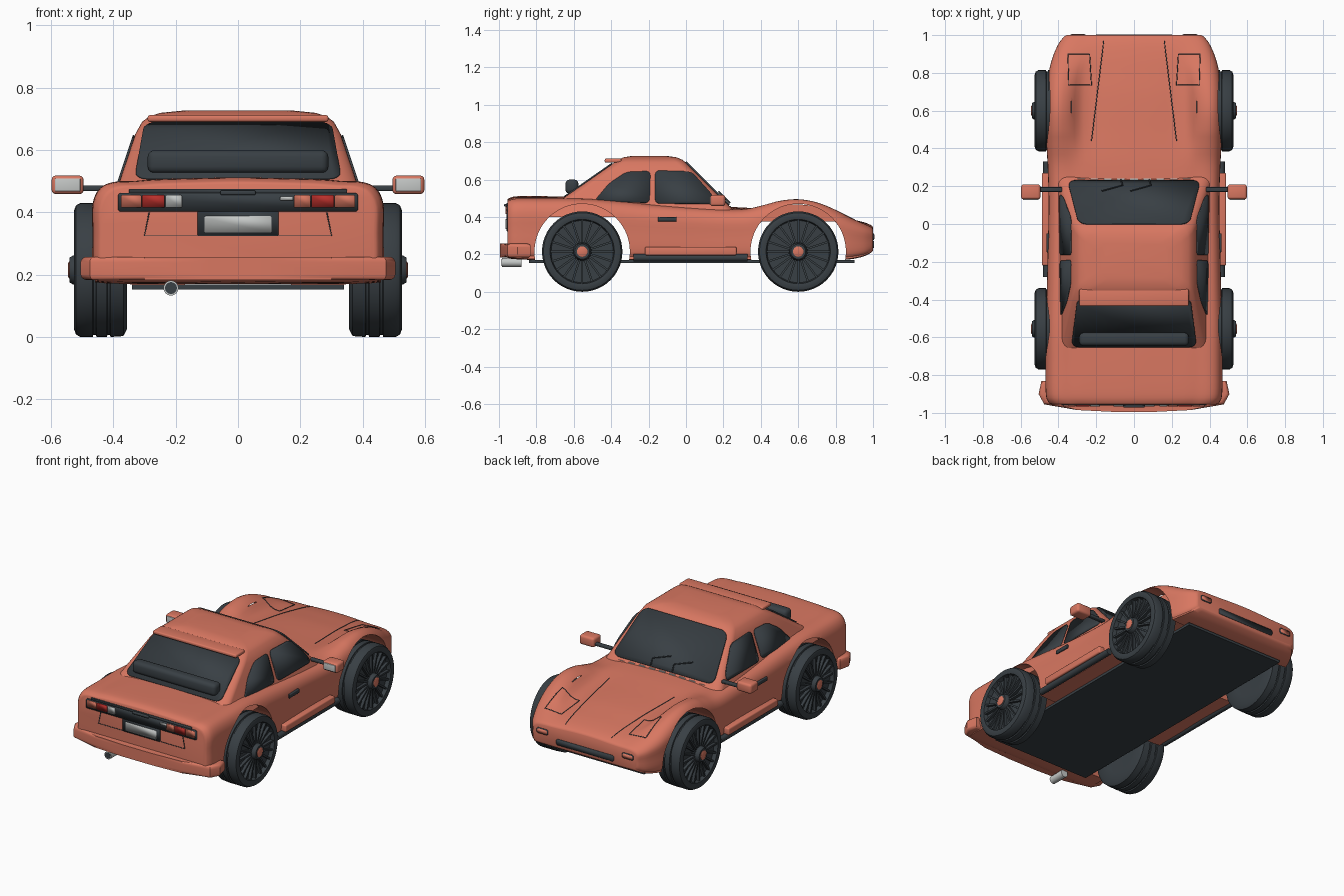
import bpy, bmesh, math
from mathutils import Vector, Matrix
from mathutils.bvhtree import BVHTree

if "Cube" in bpy.data.objects:
    bpy.data.objects.remove(bpy.data.objects["Cube"])
made = []


def material(name, r, g, b):
    m = bpy.data.materials.new(name)
    m.use_nodes = True
    m.diffuse_color = (r, g, b, 1)
    m.node_tree.nodes["Principled BSDF"].inputs["Base Color"].default_value = (r, g, b, 1)
    return m


paint = material("coral_paint", .69, .185, .12)
dark = material("charcoal", .04, .05, .058)
silver = material("light_grey", .56, .58, .57)
red = material("lamp_red", .5, .03, .025)


def finish(name, bm, mat, mirror=False, keep=True):
    bmesh.ops.recalc_face_normals(bm, faces=bm.faces)
    me = bpy.data.meshes.new(name)
    bm.to_mesh(me)
    bm.free()
    me.materials.append(mat)
    ob = bpy.data.objects.new(name, me)
    bpy.context.collection.objects.link(ob)
    if mirror:
        ob.modifiers.new("Mirror", 'MIRROR')
    if keep:
        made.append(ob)
    return ob


def loft(rings):
    bm = bmesh.new()
    rows = [[bm.verts.new(p) for p in ring] for ring in rings]
    n = len(rows[0])
    for a, b in zip(rows, rows[1:]):
        for i in range(n):
            bm.faces.new((a[i], a[(i + 1) % n], b[(i + 1) % n], b[i]))
    bm.faces.new(rows[0])
    bm.faces.new(rows[-1])
    return bm


def box(name, x, y, z, mat, bevel=0.0, mirror=False):
    bm = loft([[(x[0], y[0], k), (x[1], y[0], k), (x[1], y[1], k), (x[0], y[1], k)] for k in z])
    if bevel:
        bmesh.ops.bevel(bm, geom=bm.edges[:], offset=bevel, segments=3, profile=.5, affect='EDGES')
    return finish(name, bm, mat, mirror)


def rod(name, x, z, y, r, mat, mirror=False):
    ring = [math.tau * i / 24 for i in range(24)]
    return finish(name, loft([[(x + r * math.cos(t), k, z + r * math.sin(t)) for t in ring] for k in y]), mat, mirror)


def plate(name, pts, mat, corner=.03, thick=.008, mirror=False):
    # flat panel with rounded corners
    bm = bmesh.new()
    bm.faces.new([bm.verts.new(p) for p in pts])
    if corner:
        bmesh.ops.bevel(bm, geom=bm.verts[:], offset=corner, segments=5, profile=.5, affect='VERTICES')
    ob = finish(name, bm, mat, mirror)
    s = ob.modifiers.new("Solidify", 'SOLIDIFY')
    s.thickness, s.offset = thick, 0
    return ob


def rear_plate(name, x, z, mat, y, corner=.006):
    return plate(name, [(x[0], y, z[0]), (x[1], y, z[0]), (x[1], y, z[1]), (x[0], y, z[1])], mat, corner)


def tube(name, pts, r, mat):
    cu = bpy.data.curves.new(name, 'CURVE')
    cu.dimensions, cu.bevel_depth, cu.bevel_resolution = '3D', r, 1
    sp = cu.splines.new('POLY')
    sp.points.add(len(pts) - 1)
    for p, q in zip(sp.points, pts):
        p.co = (*q, 1)
    cu.materials.append(mat)
    bpy.context.collection.objects.link(bpy.data.objects.new(name, cu))


def smooth(pts, n, closed=False):
    # Catmull-Rom interpolation
    pts = [Vector(p) for p in pts]
    m, out = len(pts), []
    get = (lambda i: pts[i % m]) if closed else (lambda i: pts[max(0, min(m - 1, i))])
    for i in range(m if closed else m - 1):
        a, b, c, d = (get(i + k) for k in (-1, 0, 1, 2))
        for k in range(n):
            t = k / n
            out.append(.5 * (2 * b + (c - a) * t + (2 * a - 5 * b + 4 * c - d) * t ** 2 + (3 * b - a - 3 * c + d) * t ** 3))
    return out if closed else out + [pts[-1]]


# main body: y, half width, centre height, fender height, underside
stations = [(-.955, .435, .485, .478, .185), (-.945, .45, .495, .487, .18), (-.9, .465, .505, .497, .175),
            (-.75, .467, .505, .497, .17), (-.55, .467, .5, .496, .17), (-.35, .46, .485, .482, .17),
            (-.15, .455, .465, .463, .17), (.1, .45, .452, .446, .17), (.3, .455, .445, .44, .17),
            (.42, .462, .435, .465, .17), (.5, .465, .428, .486, .17), (.6, .466, .42, .495, .17),
            (.7, .462, .41, .478, .17), (.8, .45, .395, .438, .17), (.88, .43, .382, .395, .175),
            (.95, .4, .366, .364, .19), (.99, .37, .35, .346, .21), (1, .355, .338, .334, .222)]


def section(y, w, zc, zs, b):
    h = zs - b
    half = [(w - .05, b), (w - .012, b + .06 * h), (w, b + .2 * h), (w, b + .5 * h), (w, b + .78 * h),
            (w - .025, b + .94 * h), (w - .07, zs), (w - .13, .7 * zs + .3 * zc), (w - .2, zc), (w * .25, zc + .004)]
    ring = [(0, b)] + half + [(0, zc + .006)] + [(-x, z) for x, z in reversed(half)]
    return [(p.x, y, p.y) for p in smooth(ring, 3, True)]


bm = loft([section(*s) for s in smooth(stations, 4)])
surface = BVHTree.FromBMesh(bm)
body = finish("body", bm, paint)


def drop(x, y, lift=0.0):
    hit = surface.ray_cast(Vector((x, y, 2)), Vector((0, 0, -1)))[0]
    return (x, y, hit.z + lift)


# wheel arches
AXLES = {"rear": (-.555, .43), "front": (.6, .375)}
WZ, WR = .215, .215
cutters = []
for yc, cap in AXLES.values():
    for x0, x1, top in ((.33, .6, 1), (-.6, -.33, 1), (-.335, .335, cap)):
        arc = [math.tau * i / 64 for i in range(64)]
        pts = [(yc + .255 * math.cos(t), min(top, WZ + .255 * math.sin(t))) for t in arc]
        cut = finish("arch_cutter", loft([[(x, y, z) for y, z in pts] for x in (x0, x1)]), paint, keep=False)
        cut.hide_render = True
        mod = body.modifiers.new("Arch", 'BOOLEAN')
        mod.object, mod.operation, mod.solver = cut, 'DIFFERENCE', 'EXACT'
        cutters.append(cut)
shaped = bpy.data.meshes.new_from_object(body.evaluated_get(bpy.context.evaluated_depsgraph_get()))
body.modifiers.clear()
body.data = shaped
for cut in cutters:
    bpy.data.objects.remove(cut)

# cabin: height, front, back, half width
levels = [(.4, .29, -.8, .413), (.47, .22, -.7, .39), (.58, .11, -.543, .353), (.65, .04, -.443, .33),
          (.69, 0, -.385, .308), (.706, -.02, -.362, .287), (.719, -.05, -.335, .25), (.726, -.1, -.29, .18)]


def rounded(z, yf, yr, w, r=.05):
    ring = []
    for k, (sx, y) in enumerate(((1, yf - r), (-1, yf - r), (-1, yr + r), (1, yr + r))):
        for i in range(7):
            t = (k + i / 6) * math.pi / 2
            ring.append((sx * (w - r) + r * math.cos(t), y + r * math.sin(t), z))
    return ring


finish("cabin", loft([rounded(*s) for s in levels]), paint)

# glass
side_x = lambda z: .392 - (z - .47) / 3
screen = lambda x, z, lift=.002: (x, .22 - (z - .47) + lift, z + lift)
back = lambda x, z: (x, -.7 + (z - .47) * 1.432 - .002, z + .002)
plate("windscreen", [screen(-.352, .462), screen(.352, .462), screen(.293, .692), screen(-.293, .692)], dark, .045)
plate("rear_window", [back(-.332, .506), back(.332, .506), back(.3, .685), back(-.3, .685)], dark, .04)
for name, outline in (("rear_side_window", [(-.49, .485), (-.195, .475), (-.19, .645), (-.32, .64), (-.41, .58)]),
                      ("door_window", [(-.165, .472), (.16, .47), (.14, .52), (.03, .642), (-.165, .648)])):
    plate(name, [(side_x(z), y, z) for y, z in outline], dark, .025, mirror=True)
box("rear_shelf_louver", (-.29, .29), (-.645, -.575), (.525, .6), dark, .022)
box("roof_spoiler", (-.29, .29), (-.435, -.345), (.69, .712), paint, .008)
for i, x in enumerate((-.17, -.02)):
    tube(f"wiper_{i}", [screen(x, .525, .01), screen(x + .11, .495, .01), screen(x + .1, .465, .01)], .004, dark)
for i in range(9):
    p = drop(-.28 + .07 * i, .238)
    box(f"cowl_vent_{i}", (p[0] - .02, p[0] + .02), (.232, .24), (p[2] - .004, p[2] + .006), silver)

# sides
box("sill", (.42, .488), (-.22, .27), (.195, .24), paint, .008, True)
rod("sill_tube", .462, .182, (-.28, .33), .019, dark, True)
box("door_handle", (.44, .464), (-.15, -.05), (.376, .4), dark, .004, True)
box("mirror_arm", (.38, .5), (.17, .195), (.468, .486), dark, .005, True)
box("mirror_housing", (.495, .598), (.13, .21), (.458, .518), paint, .014, True)
box("mirror_glass", (.506, .587), (.126, .134), (.467, .509), silver, .003, True)
box("floor", (-.34, .34), (-.84, .9), (.153, .169), dark)

# rear end
outer = [(.49, -.83), (.505, -.9), (.475, -.955), (.3, -.985), (.1, -.995)]
outer += [(-x, y) for x, y in reversed(outer)]
bm = loft([[(x, y, z) for x, y in outer] for z in (.183, .257)])
bmesh.ops.bevel(bm, geom=[e for e in bm.edges if abs(e.verts[0].co.z - e.verts[1].co.z) < .001],
                offset=.018, segments=4, profile=.5, affect='EDGES')
finish("rear_bumper", bm, paint)
rear_plate("lamp_panel", (-.385, .385), (.402, .462), dark, -.957, .01)
rear_plate("lamp_panel_upper", (-.35, .35), (.455, .475), dark, -.957, .004)
rear_plate("plate_surround", (-.13, .13), (.325, .41), dark, -.957)
rear_plate("number_plate", (-.108, .108), (.335, .388), silver, -.961)
box("boot_handle", (-.057, .057), (-.972, -.955), (.455, .47), dark, .005)
for side, s in (("right", -1), ("left", 1)):
    for part, a, b, m in (("indicator", .31, .375, paint), ("brake_lamp", .235, .308, red),
                          ("reverse_lamp", .18, .232, silver if s < 0 else paint)):
        rear_plate(f"{side}_{part}", sorted((s * a, s * b)), (.415, .455), m, -.962, .004)
rear_plate("left_reflector", (.135, .177), (.438, .45), silver, -.962, .003)
tube("boot_seam", [(-.285, -.956, .4), (-.3, -.956, .325), (.3, -.956, .325), (.285, -.956, .4)], .0025, dark)
rod("exhaust", -.215, .157, (-.985, -.88), .024, silver)
rod("exhaust_bore", -.215, .157, (-.987, -.98), .019, dark)

# nose
rear_plate("grille", (-.2, .2), (.235, .272), dark, 1.0, .012)
for s in (-1, 1):
    for name, g, m, y in (("nose_lamp_rim", 0, dark, 1.0), ("nose_lamp", .005, paint, 1.003)):
        rear_plate(name, sorted((s * (.258 + g), s * (.335 - g))), (.277 + g, .311 - g), m, y, .01)
    # bonnet and headlamp seams
    for name, pts in (("bonnet_seam", [(.16, .97), (.225, .44)]),
                      ("headlamp_seam", [(.235, .9), (.35, .9), (.345, .735), (.225, .735), (.235, .9)])):
        line = [Vector(a).lerp(Vector(b), i / 16) for a, b in zip(pts, pts[1:]) for i in range(17)]
        tube(name, [drop(s * p.x, p.y) for p in line], .0025, dark)

# wheel, built once around the x axis and reused
profile = [(.36, .13), (.356, .19), (.368, .212)]
for g in (.415, .46):
    profile += [(g - .006, WR), (g - .004, WR - .007), (g + .004, WR - .007), (g + .006, WR)]
profile += [(.505, WR), (.52, .207), (.526, .19), (.522, .172), (.498, .166), (.496, .05), (.53, .046), (.54, .04)]


def turned(shape):
    return loft([[(x, r * math.cos(math.tau * i / 48), r * math.sin(math.tau * i / 48)) for i in range(48)]
                 for x, r in shape])


bm = turned(profile)
for i in range(20):
    made_verts = bmesh.ops.create_cube(bm, size=1)["verts"]
    turn = Matrix.Rotation(math.tau * i / 20, 4, 'X')
    bmesh.ops.transform(bm, verts=made_verts, matrix=turn @ Matrix.Translation((.505, 0, .108))
                        @ Matrix.Diagonal((.02, .011, .13, 1)))
wheel = finish("rear_left_wheel", bm, dark)
hub = finish("rear_left_hub_cap", turned([(.53, .028), (.542, .028), (.545, .022)]), paint)
for axle, (yc, _) in AXLES.items():
    for side, s in (("left", 1), ("right", -1)):
        for src, part in ((wheel, "wheel"), (hub, "hub_cap")):
            ob = src
            if (axle, side) != ("rear", "left"):
                ob = src.copy()
                ob.name = f"{axle}_{side}_{part}"
                bpy.context.collection.objects.link(ob)
            ob.location = (0, yc, WZ)
            ob.scale = (s, 1, 1)

# smooth shading with crisp edges
bpy.ops.object.select_all(action='DESELECT')
for ob in made:
    ob.select_set(True)
bpy.context.view_layer.objects.active = body
bpy.ops.object.shade_smooth_by_angle(angle=math.radians(35))
